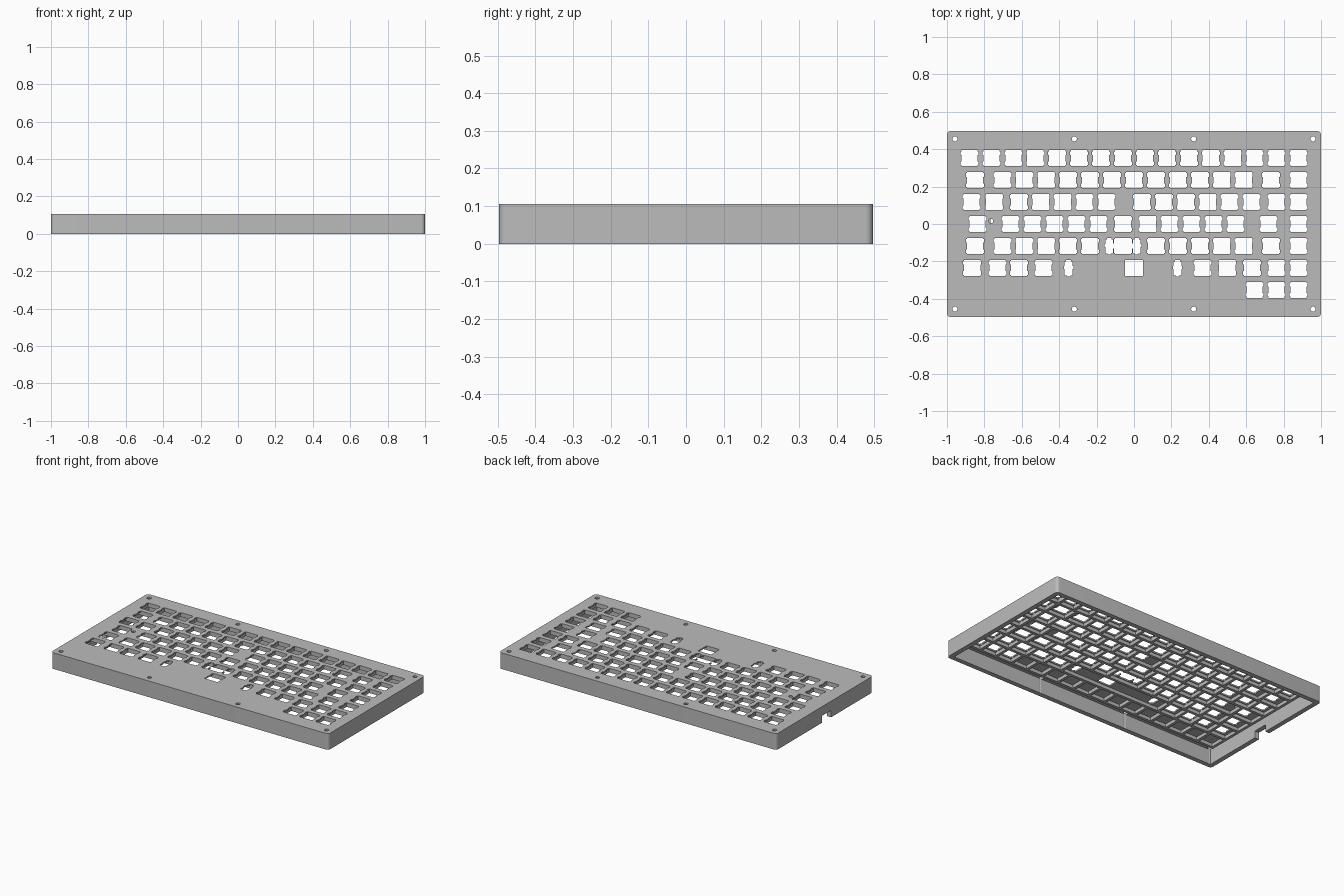
import bpy, bmesh, math

if "Cube" in bpy.data.objects:
    bpy.data.objects.remove(bpy.data.objects["Cube"])

PITCH = 0.1173            # key spacing
MM = PITCH / 19.05
HX, HY, TOP = 1.0, 0.497, 0.105
WALL, SKIN, RIB_BOTTOM = 0.0305, 0.0095, 0.074

grey = bpy.data.materials.new("case grey")
grey.use_nodes = True
grey.diffuse_color = (0.5, 0.5, 0.5, 1)
grey.node_tree.nodes["Principled BSDF"].inputs["Base Color"].default_value = (0.5, 0.5, 0.5, 1)


def add_object(name, bm):
    mesh = bpy.data.meshes.new(name)
    bm.to_mesh(mesh)
    bm.free()
    mesh.materials.append(grey)
    obj = bpy.data.objects.new(name, mesh)
    bpy.context.collection.objects.link(obj)
    return obj


def add_box(bm, x0, x1, y0, y1, z0, z1):
    verts = bmesh.ops.create_cube(bm, size=1)["verts"]
    for v in verts:
        v.co = (x1 if v.co.x > 0 else x0, y1 if v.co.y > 0 else y0, z1 if v.co.z > 0 else z0)


def sheet(name, loops, z0, z1):
    """Filled outline with holes, extruded from z0 to z1."""
    curve = bpy.data.curves.new(name + " outline", "CURVE")
    curve.dimensions, curve.fill_mode = "2D", "BOTH"
    curve.extrude = (z1 - z0) / 2
    for loop in loops:
        spline = curve.splines.new("POLY")
        spline.points.add(len(loop) - 1)
        for point, (x, y) in zip(spline.points, loop):
            point.co = (x, y, 0, 1)
        spline.use_cyclic_u = True
    temp = bpy.data.objects.new(name + " outline", curve)
    bpy.context.collection.objects.link(temp)
    mesh = temp.evaluated_get(bpy.context.evaluated_depsgraph_get()).to_mesh()
    bm = bmesh.new()
    bm.from_mesh(mesh)
    bpy.data.objects.remove(temp)
    bmesh.ops.remove_doubles(bm, verts=bm.verts, dist=0.00005)
    bmesh.ops.translate(bm, verts=bm.verts, vec=(0, 0, (z0 + z1) / 2))
    bmesh.ops.recalc_face_normals(bm, faces=bm.faces)
    for f in bm.faces:
        f.smooth = False
    return add_object(name, bm)


def circle(x, y, r, n=20):
    return [(x + r * math.cos(2 * math.pi * i / n), y + r * math.sin(2 * math.pi * i / n)) for i in range(n)]


def rounded_rect(hx, hy, r, n=6):
    pts = []
    for q, (sx, sy) in enumerate([(1, 1), (-1, 1), (-1, -1), (1, -1)]):
        for i in range(n + 1):
            a = math.pi / 2 * (q + i / n)
            pts.append((sx * (hx - r) + r * math.cos(a), sy * (hy - r) + r * math.sin(a)))
    return pts


def placed(shape, x, y):
    return [(x + px * MM, y + py * MM) for px, py in shape]


def key_x(u):
    return (u - 8) * PITCH


# Cutout shapes in millimetres
side = [(7, -7), (7, -6), (7.8, -6), (7.8, -2.9), (7, -2.9),
        (7, 2.9), (7.8, 2.9), (7.8, 6), (7, 6), (7, 7)]
switch = side + [(-x, -y) for x, y in side]
square = [(7.6, -7), (7.6, 7), (-7.6, 7), (-7.6, -7)]
half_stab = [(1.5, -7.6), (1.5, -6.5), (3.35, -6.5), (3.35, -1), (4.1, -1),
             (4.1, 1.8), (3.35, 1.8), (3.35, 5.7), (2, 5.7), (2, 7)]
stab = half_stab + [(-x, y) for x, y in reversed(half_stab)]
# Wide key: switch and two stabiliser slots joined into one outline
right = side[:4] + [(7.8, -2.3), (8.6, -2.3), (8.6, -6.5), (10.4, -6.5), (10.4, -7.6),
                    (13.4, -7.6), (13.4, -6.5), (15.3, -6.5), (15.3, -1), (16.1, -1),
                    (16.1, 1.8), (15.3, 1.8), (15.3, 5.7), (14, 5.7), (14, 7),
                    (10, 7), (10, 5.7), (8.6, 5.7), (8.6, 2.3), (7.8, 2.3)] + side[7:]
wide_key = right + [(-x, y) for x, y in reversed(right)]


def run(start, count):
    return [start + i for i in range(count)]


# Key centres in key units, back row first
rows = [
    run(0.5, 16),
    [0.75] + run(2, 12) + [14.25, 15.5],
    [0.6, 1.63] + run(2.75, 5) + run(8.36, 6) + [14.5, 15.5],
    [0.875] + run(2.375, 5) + [7.5] + run(8.625, 5) + [14.125, 15.5],
    [0.75] + run(2, 5) + [7.5] + run(9, 5) + [14.25, 15.5],
    [0.625, 1.77, 2.75, 3.875, 8, 11.125, 12.25, 13.375, 14.5, 15.5],
    run(13.5, 3),
]

holes = []
ribs = bmesh.new()
RW = 1.5 * MM
for r, keys in enumerate(rows):
    y = (3 - r) * PITCH
    for u in keys:
        shape = switch
        if r == 4 and u == 7.5:
            shape = wide_key
        elif r == 5 and u == 8:
            shape = square
        holes.append(placed(shape, key_x(u), y))
    # Upright ribs between neighbouring cells
    cells = run(0.5, 16) if r == 6 else keys
    edges = [0, 16] + [a + 0.5 if a < 7.4 else b - 0.5 for a, b in zip(cells, cells[1:])]
    for u in edges:
        add_box(ribs, key_x(u) - RW, key_x(u) + RW, y - PITCH / 2 + RW, y + PITCH / 2 - RW,
                RIB_BOTTOM, TOP - SKIN)
# Long ribs between rows
for r in range(8):
    y = (3.5 - r) * PITCH
    add_box(ribs, key_x(0) - RW, key_x(16) + RW, y - RW, y + RW, RIB_BOTTOM, TOP - SKIN)
add_object("support_ribs", ribs)

# Space bar stabiliser slots, reset hole and screw holes
for x in (-0.35, 0.2326):
    holes.append(placed(stab, x, -2 * PITCH))
holes.append(circle(-0.765, 0.016, 0.012))
screws = [(x, y) for x in (-0.957, -0.319, 0.319, 0.957) for y in (-0.455, 0.455)]
holes += [circle(x, y, 0.0135) for x, y in screws]

outline = rounded_rect(HX, HY, 0.02)
plate = sheet("switch_plate", [outline] + holes, TOP - SKIN, TOP)

# Side walls, open underneath
inner = [(sx * (HX - WALL), sy * (HY - WALL)) for sx, sy in ((1, 1), (-1, 1), (-1, -1), (1, -1))]
walls = sheet("case_walls", [outline, inner], 0, TOP - SKIN)

# Cutters: screw shafts and the cable notch
cut = bmesh.new()
for x, y in screws:
    made = bmesh.ops.create_cone(cut, cap_ends=True, segments=20, radius1=0.0135, radius2=0.0135, depth=0.3)
    bmesh.ops.translate(cut, verts=made["verts"], vec=(x, y, 0.05))
add_box(cut, -1.1, -0.94, -0.065, 0.03, -0.05, 0.045)
cutter = add_object("wall_cutter", cut)
cutter.hide_render = True
cutter.hide_viewport = True
mod = walls.modifiers.new("openings", "BOOLEAN")
mod.operation, mod.solver, mod.object = "DIFFERENCE", "EXACT", cutter

# Smooth the rounded corners while keeping edges sharp
for obj in (plate, walls):
    bpy.ops.object.select_all(action="DESELECT")
    obj.select_set(True)
    bpy.context.view_layer.objects.active = obj
    bpy.ops.object.shade_smooth_by_angle(angle=math.radians(30))
